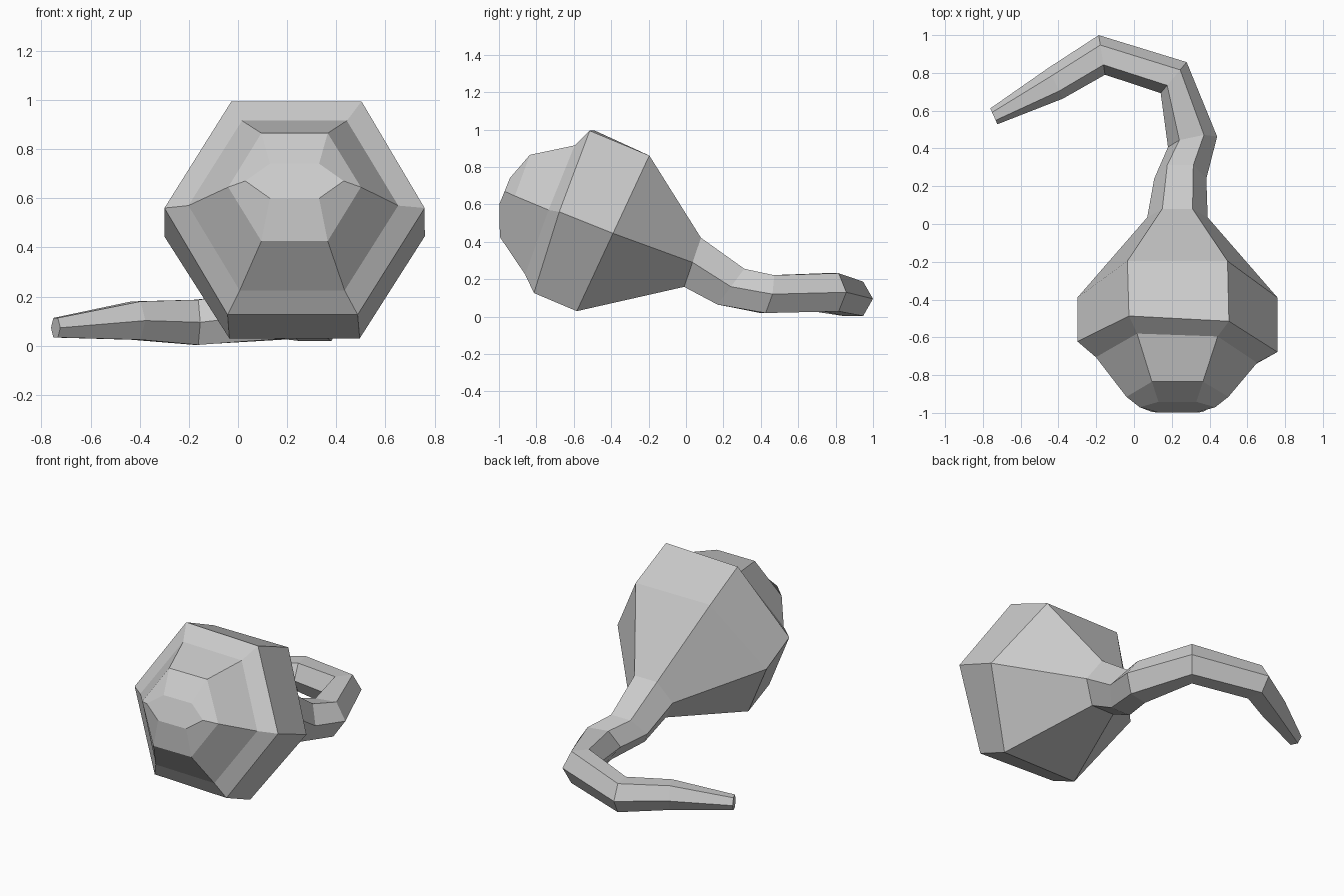
import bpy
import bmesh
from math import cos, sin, radians, pi
from mathutils import Vector

default_cube = bpy.data.objects.get("Cube")
if default_cube:
    bpy.data.objects.remove(default_cube, do_unlink=True)

SIDES = 6

# One plain material for the whole model
grey = bpy.data.materials.new("plain_grey")
grey.use_nodes = True
colour = (0.6, 0.6, 0.6, 1)
grey.diffuse_color = colour
grey.node_tree.nodes["Principled BSDF"].inputs["Base Color"].default_value = colour


def hex_ring(bm, x, y, z, radius, yaw=0, tilt=0, squash=1):
    """Add a loop of vertices whose plane is turned by yaw and leaned back by tilt."""
    yaw, tilt = radians(yaw), radians(tilt)
    across = Vector((cos(yaw), sin(yaw), 0)) * radius
    upward = Vector((-sin(yaw) * sin(tilt), cos(yaw) * sin(tilt), cos(tilt))) * radius * squash
    centre = Vector((x, y, z))
    angles = [2 * pi * i / SIDES for i in range(SIDES)]
    return [bm.verts.new(centre + across * cos(a) + upward * sin(a)) for a in angles]


def loft(name, rings, cap_start=False, cap_end=False):
    """Skin a list of rings into a faceted tube with optional flat ends."""
    bm = bmesh.new()
    loops = [hex_ring(bm, *ring) for ring in rings]
    for front, back in zip(loops, loops[1:]):
        for i in range(SIDES):
            j = (i + 1) % SIDES
            bm.faces.new((front[i], back[i], back[j], front[j]))
    if cap_start:
        bm.faces.new(loops[0])
    if cap_end:
        bm.faces.new(reversed(loops[-1]))
    mesh = bpy.data.meshes.new(name)
    bm.to_mesh(mesh)
    bm.free()
    mesh.materials.append(grey)
    obj = bpy.data.objects.new(name, mesh)
    bpy.context.collection.objects.link(obj)
    return obj


# Ring shared by the bulb and the stem: x, y, z, radius, yaw, tilt
neck = (0.23, 0.035, 0.29, 0.16, 0, 19)

# Bulb: domed front, wide rim, then a taper to the neck
bulb = [
    (0.23, -0.97, 0.67, 0.20, 0, 22, 0.44),
    (0.23, -0.915, 0.645, 0.27, 0, 20),
    (0.225, -0.72, 0.57, 0.427, -2, 21),
    (0.23, -0.65, 0.56, 0.53, -3, 19),
    (0.23, -0.39, 0.445, 0.53, 0, 25),
    neck,
]
loft("bulb", bulb, cap_start=True)

# Stem: sags to the ground and hooks round to a thin tip
stem = [
    neck,
    (0.245, 0.24, 0.16, 0.138, 0, 37),
    (0.31, 0.435, 0.12, 0.133, 12, 13, 0.9),
    (0.21, 0.775, 0.13, 0.107, 50, 0, 1.1),
    (-0.17, 0.895, 0.095, 0.106, 99),
    (-0.415, 0.745, 0.102, 0.09, 115),
    (-0.742, 0.57, 0.073, 0.046, 114),
]
loft("stem", stem, cap_end=True)
